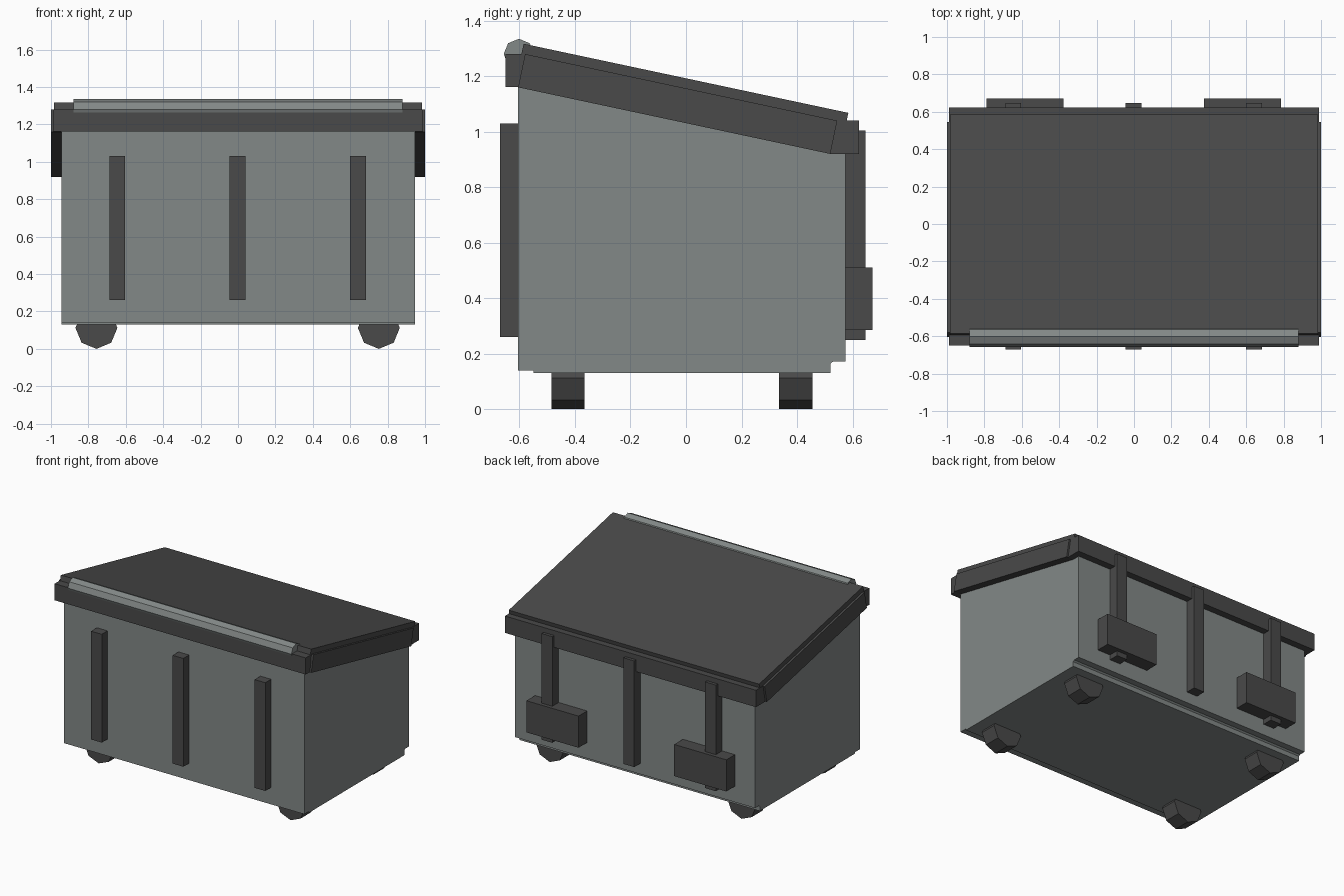
import bpy, bmesh, math

if "Cube" in bpy.data.objects:
    bpy.data.objects.remove(bpy.data.objects["Cube"])


def material(name, rgb):
    m = bpy.data.materials.new(name)
    m.diffuse_color = (*rgb, 1)
    m.use_nodes = True
    m.node_tree.nodes["Principled BSDF"].inputs["Base Color"].default_value = m.diffuse_color
    return m


STEEL = material("grey steel", (0.225, 0.247, 0.242))
DARK = material("dark plastic", (0.067, 0.067, 0.067))


def prism(name, profile, lo, hi, axis, mat):
    """Extrude a 2D profile along x (profile is y,z) or along y (profile is x,z)."""
    def place(p, d):
        return (d, p[0], p[1]) if axis == "x" else (p[0], d, p[1])
    bm = bmesh.new()
    a = [bm.verts.new(place(p, lo)) for p in profile]
    b = [bm.verts.new(place(p, hi)) for p in profile]
    bm.faces.new(a)
    bm.faces.new(b[::-1])
    n = len(profile)
    for i in range(n):
        j = (i + 1) % n
        bm.faces.new((a[i], b[i], b[j], a[j]))
    bmesh.ops.recalc_face_normals(bm, faces=bm.faces)
    me = bpy.data.meshes.new(name)
    bm.to_mesh(me)
    bm.free()
    me.materials.append(mat)
    ob = bpy.data.objects.new(name, me)
    bpy.context.collection.objects.link(ob)
    return ob


def box(name, x0, x1, y0, y1, z0, z1, mat):
    return prism(name, [(y0, z0), (y1, z0), (y1, z1), (y0, z1)], x0, x1, "x", mat)


def octagon(cu, cz, r):
    return [(cu + r * math.cos(k * math.pi / 4), cz + r * math.sin(k * math.pi / 4))
            for k in range(8)]


# Body with stepped underside and sloping top
prism("body", [(-0.605, 0.14), (-0.55, 0.14), (-0.55, 0.13), (0.52, 0.13),
               (0.52, 0.163), (0.53, 0.172), (0.575, 0.172),
               (0.575, 0.96), (-0.605, 1.2)], -0.945, 0.945, "x", STEEL)

# Sloping lid
prism("lid", [(-0.603, 1.235), (-0.585, 1.317), (0.585, 1.068), (0.568, 0.985)],
      -0.985, 0.985, "x", DARK)

# Rim: front, back and both sloping sides
box("front_rim", -0.988, 0.988, -0.65, -0.59, 1.162, 1.28, DARK)
box("back_rim", -0.988, 0.988, 0.52, 0.624, 0.92, 1.04, DARK)
for side, tag in ((-1, "left"), (1, "right")):
    lo, hi = sorted((side * 0.93, side * 1.0))
    prism(tag + "_rim", [(-0.605, 1.16), (-0.58, 1.28), (0.545, 1.04), (0.52, 0.92)],
          lo, hi, "x", DARK)

# Hinge bar along the high edge
prism("hinge_bar", octagon(-0.602, 1.28, 0.055), -0.88, 0.88, "x", STEEL)

# Vertical ribs on the front and back
for i, x in enumerate((-0.645, -0.003, 0.642)):
    box(f"front_rib_{i}", x - 0.042, x + 0.042, -0.67, -0.6, 0.26, 1.03, DARK)
    box(f"back_rib_{i}", x - 0.042, x + 0.042, 0.57, 0.646, 0.25, 1.005, DARK)

# Lifting pockets on the back
for i, x in enumerate((-0.583, 0.58)):
    box(f"lift_pocket_{i}", x - 0.205, x + 0.205, 0.57, 0.672, 0.285, 0.51, DARK)

# Octagonal wheels
for x in (-0.757, 0.753):
    for y in (-0.425, 0.396):
        prism("wheel", octagon(x, 0.112, 0.112), y - 0.06, y + 0.06, "y", DARK)
